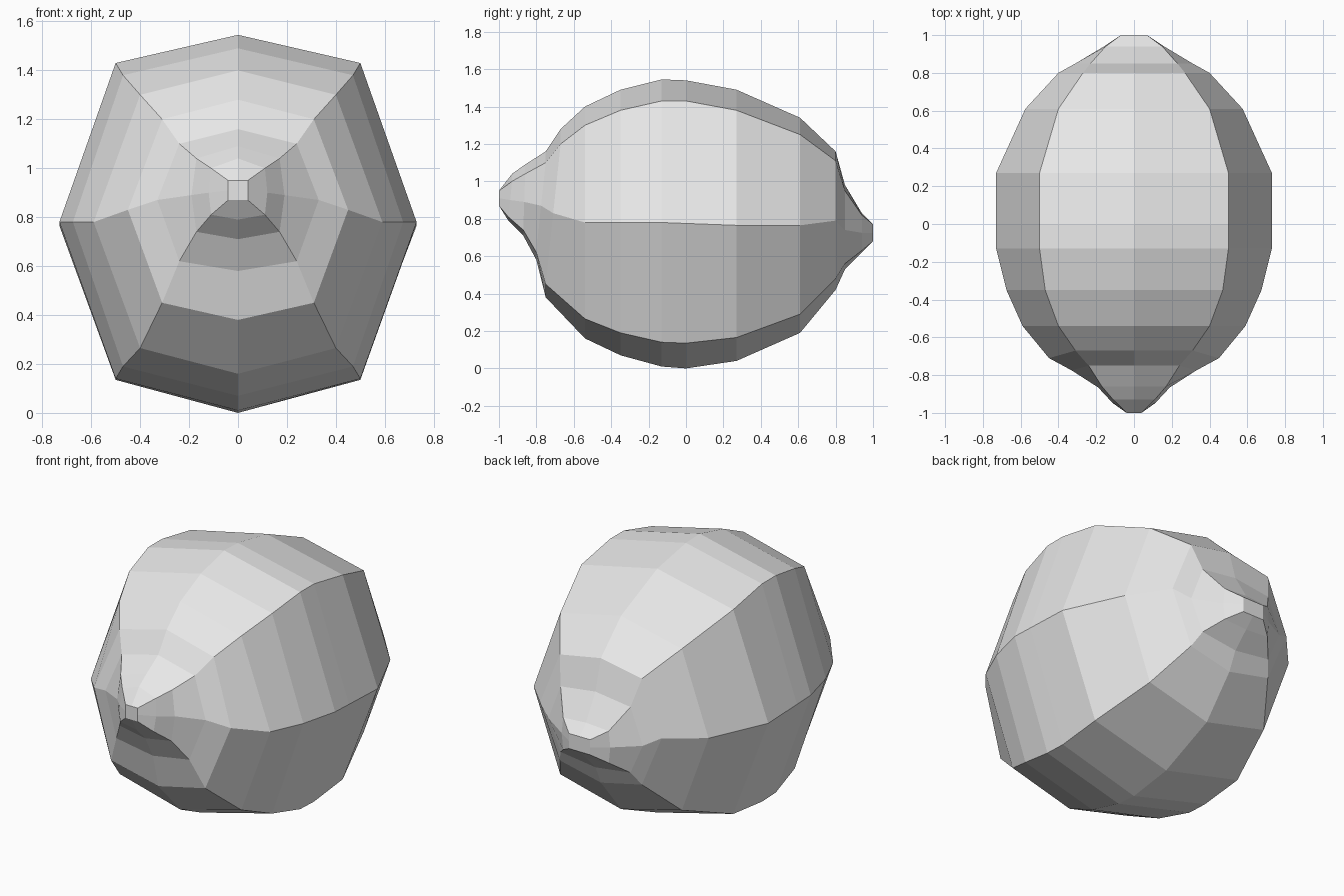
import bpy, bmesh

# Cross-sections from front tip to back tip:
# (y at top, y at bottom, ridge z, keel z, shoulder x, upper shoulder z, lower shoulder z, side x, side z)
RINGS = [
    (-1.00, -1.00, 0.95, 0.87, 0.04, 0.95, 0.87, 0.04, 0.91),
    (-0.93, -0.95, 1.04, 0.79, 0.11, 1.00, 0.81, 0.12, 0.90),
    (-0.86, -0.87, 1.09, 0.71, 0.17, 1.04, 0.74, 0.19, 0.89),
    (-0.75, -0.80, 1.16, 0.58, 0.24, 1.10, 0.62, 0.33, 0.87),
    (-0.67, -0.75, 1.28, 0.38, 0.31, 1.20, 0.45, 0.45, 0.83),
    (-0.54, -0.54, 1.40, 0.16, 0.40, 1.30, 0.265, 0.59, 0.78),
    (-0.35, -0.35, 1.49, 0.07, 0.47, 1.38, 0.19, 0.675, 0.78),
    (-0.13, -0.13, 1.545, 0.01, 0.50, 1.43, 0.14, 0.73, 0.78),
    (0.00, 0.00, 1.54, 0.00, 0.50, 1.43, 0.135, 0.73, 0.775),
    (0.27, 0.27, 1.49, 0.04, 0.50, 1.38, 0.165, 0.73, 0.765),
    (0.61, 0.61, 1.34, 0.19, 0.40, 1.25, 0.29, 0.575, 0.765),
    (0.80, 0.80, 1.16, 0.42, 0.27, 1.11, 0.48, 0.40, 0.79),
    (0.85, 0.85, 0.98, 0.53, 0.23, 0.95, 0.56, 0.31, 0.74),
    (0.94, 0.94, 0.83, 0.62, 0.15, 0.82, 0.63, 0.16, 0.725),
    (1.00, 1.00, 0.77, 0.68, 0.07, 0.77, 0.68, 0.07, 0.725),
]


def ring_points(yt, yb, zt, zb, xd, zu, zl, xs, zs):
    """Eight-sided, left-right symmetric cross-section."""
    right = [(xd, yt, zu), (xs, (yt + yb) / 2, zs), (xd, yb, zl)]
    left = [(-x, y, z) for x, y, z in reversed(right)]
    return [(0, yt, zt)] + right + [(0, yb, zb)] + left


# Fruit body: skin neighbouring rings and cap both tips
bm = bmesh.new()
loops = [[bm.verts.new(p) for p in ring_points(*r)] for r in RINGS]
for a, b in zip(loops, loops[1:]):
    for i in range(8):
        j = (i + 1) % 8
        bm.faces.new((a[i], a[j], b[j], b[i]))
bm.faces.new(loops[0])
bm.faces.new(loops[-1])
bmesh.ops.recalc_face_normals(bm, faces=bm.faces)

mesh = bpy.data.meshes.new("fruit_body")
bm.to_mesh(mesh)
bm.free()

# Single flat colour
grey = bpy.data.materials.new("light_grey")
grey.diffuse_color = (0.8, 0.8, 0.8, 1)
mesh.materials.append(grey)
bpy.context.collection.objects.link(bpy.data.objects.new("fruit_body", mesh))
